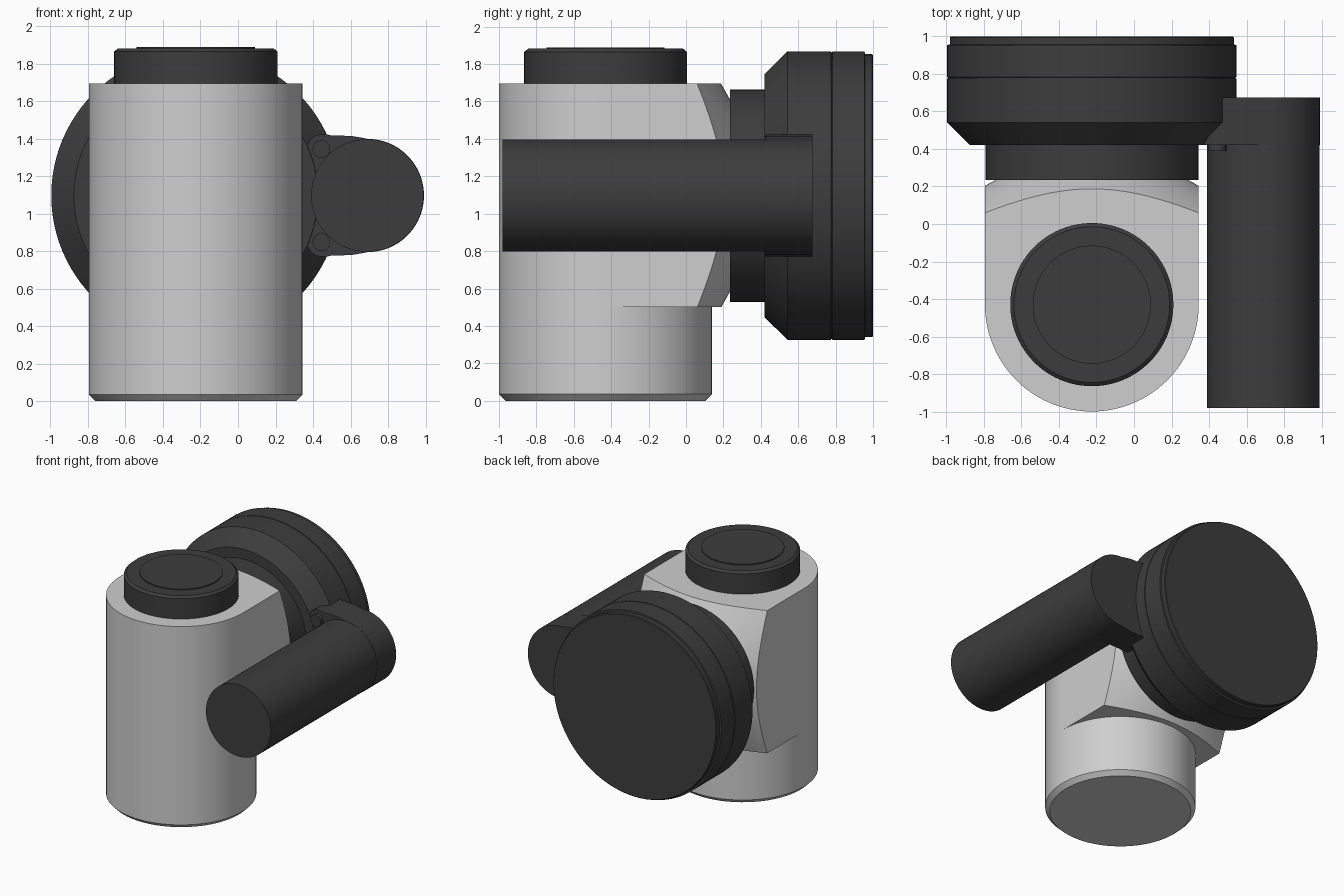
import bpy
import bmesh
from math import cos, sin, pi, radians

if "Cube" in bpy.data.objects:
    bpy.data.objects.remove(bpy.data.objects["Cube"], do_unlink=True)


def material(name, value):
    mat = bpy.data.materials.new(name)
    mat.use_nodes = True
    colour = (value, value, value, 1)
    mat.diffuse_color = colour
    mat.node_tree.nodes["Principled BSDF"].inputs["Base Color"].default_value = colour
    return mat


LIGHT = material("light grey", 0.62)
DARK = material("dark grey", 0.046)
SEGMENTS = 96
AXIS_X, BODY_Y, HEAD_Z = -0.225, -0.43, 1.097   # shared centre lines
BODY_R, BODY_TOP, BLOCK_BOTTOM = 0.57, 1.695, 0.5
TUBE_X, TUBE_R = 0.69, 0.3


def smooth(obj):
    bpy.ops.object.select_all(action='DESELECT')
    obj.select_set(True)
    bpy.context.view_layer.objects.active = obj
    bpy.ops.object.shade_smooth_by_angle(angle=radians(25))


def finish(bm, name, mat):
    bmesh.ops.recalc_face_normals(bm, faces=bm.faces[:])
    mesh = bpy.data.meshes.new(name)
    bm.to_mesh(mesh)
    bm.free()
    mesh.materials.append(mat)
    obj = bpy.data.objects.new(name, mesh)
    bpy.context.collection.objects.link(obj)
    smooth(obj)
    return obj


def lathe(name, profile, axis, centre, mat):
    """Turn (radius, position) pairs around the z or y axis, with flat ends."""
    bm = bmesh.new()
    rings = []
    for r, t in profile:
        ring = []
        for i in range(SEGMENTS):
            a = 2 * pi * i / SEGMENTS
            u, v = centre[0] + r * cos(a), centre[1] + r * sin(a)
            ring.append(bm.verts.new((u, v, t) if axis == "z" else (u, t, v)))
        rings.append(ring)
    for low, high in zip(rings, rings[1:]):
        for i in range(SEGMENTS):
            j = (i + 1) % SEGMENTS
            bm.faces.new((low[i], low[j], high[j], high[i]))
    bm.faces.new(rings[0])
    bm.faces.new(rings[-1])
    return finish(bm, name, mat)


def extrude(name, outline, offset, mat):
    bm = bmesh.new()
    face = bm.faces.new([bm.verts.new(p) for p in outline])
    result = bmesh.ops.extrude_face_region(bm, geom=[face])
    verts = [g for g in result["geom"] if isinstance(g, bmesh.types.BMVert)]
    bmesh.ops.translate(bm, verts=verts, vec=offset)
    return finish(bm, name, mat)


# Lower body: round foot with a chamfered rim
body_centre = (AXIS_X, BODY_Y)
lathe("lower_body", [(BODY_R - 0.035, 0), (BODY_R, 0.035), (BODY_R, BLOCK_BOTTOM)],
      "z", body_centre, LIGHT)

# Upper body: round front, square back with conically trimmed corners
half = SEGMENTS // 2
outline = [(AXIS_X + BODY_R * cos(pi + pi * i / half),
            BODY_Y + BODY_R * sin(pi + pi * i / half), BLOCK_BOTTOM) for i in range(half + 1)]
outline += [(AXIS_X + BODY_R, 0.24, BLOCK_BOTTOM), (AXIS_X - BODY_R, 0.24, BLOCK_BOTTOM)]
upper_body = extrude("upper_body", outline, (0, 0, BODY_TOP - BLOCK_BOTTOM), LIGHT)

head_centre = (AXIS_X, HEAD_Z)
trim = lathe("corner_trim_cutter", [(1.6, -1.3), (1.6, -0.375), (0.487, 0.25)],
             "y", head_centre, LIGHT)
trim.hide_render = True
cut = upper_body.modifiers.new("corner_trim", 'BOOLEAN')
cut.operation = 'INTERSECT'
cut.solver = 'EXACT'
cut.object = trim
bpy.context.view_layer.objects.active = upper_body
bpy.ops.object.modifier_apply(modifier=cut.name)
bpy.data.objects.remove(trim, do_unlink=True)
smooth(upper_body)

# Top knob with a thin raised disc
lathe("top_knob", [(0.435, BODY_TOP), (0.435, 1.865), (0.415, 1.882)], "z", body_centre, DARK)
lathe("knob_disc", [(0.315, 1.88), (0.315, 1.89)], "z", body_centre, DARK)

# Round head behind the body: neck, flare, drum with a fine groove, end cap
lathe("head", [(0.568, 0.235), (0.568, 0.42), (0.65, 0.42), (0.771, 0.542),
               (0.771, 0.775), (0.766, 0.777), (0.766, 0.781), (0.771, 0.783),
               (0.771, 0.955), (0.757, 0.957), (0.757, 0.994), (0.751, 1.0)],
      "y", head_centre, DARK)

# Side tube
lathe("side_tube", [(TUBE_R, -0.98), (TUBE_R, 0.675)], "y", (TUBE_X, HEAD_Z), DARK)

# Bracket joining the tube to the head, mirrored about the head centre height
upper = [(0.30, 0.25), (0.36, 0.26), (0.375, 0.28), (0.39, 0.305), (0.42, 0.323),
         (0.47, 0.327), (0.50, 0.32), (0.60, 0.318), (0.65, 0.31)]
upper += [(TUBE_X + 0.302 * sin(pi * i / 40), 0.302 * cos(pi * i / 40)) for i in range(20)]
profile = upper + [(x, -dz) for x, dz in reversed(upper)]
extrude("tube_bracket", [(x, 0.422, HEAD_Z + dz) for x, dz in profile], (0, 0.253, 0), DARK)

# Bracket screws
for side, label in ((1, "upper"), (-1, "lower")):
    lathe(label + "_screw", [(0.047, 0.39), (0.047, 0.45)], "y",
          (0.445, HEAD_Z + side * 0.248), DARK)
